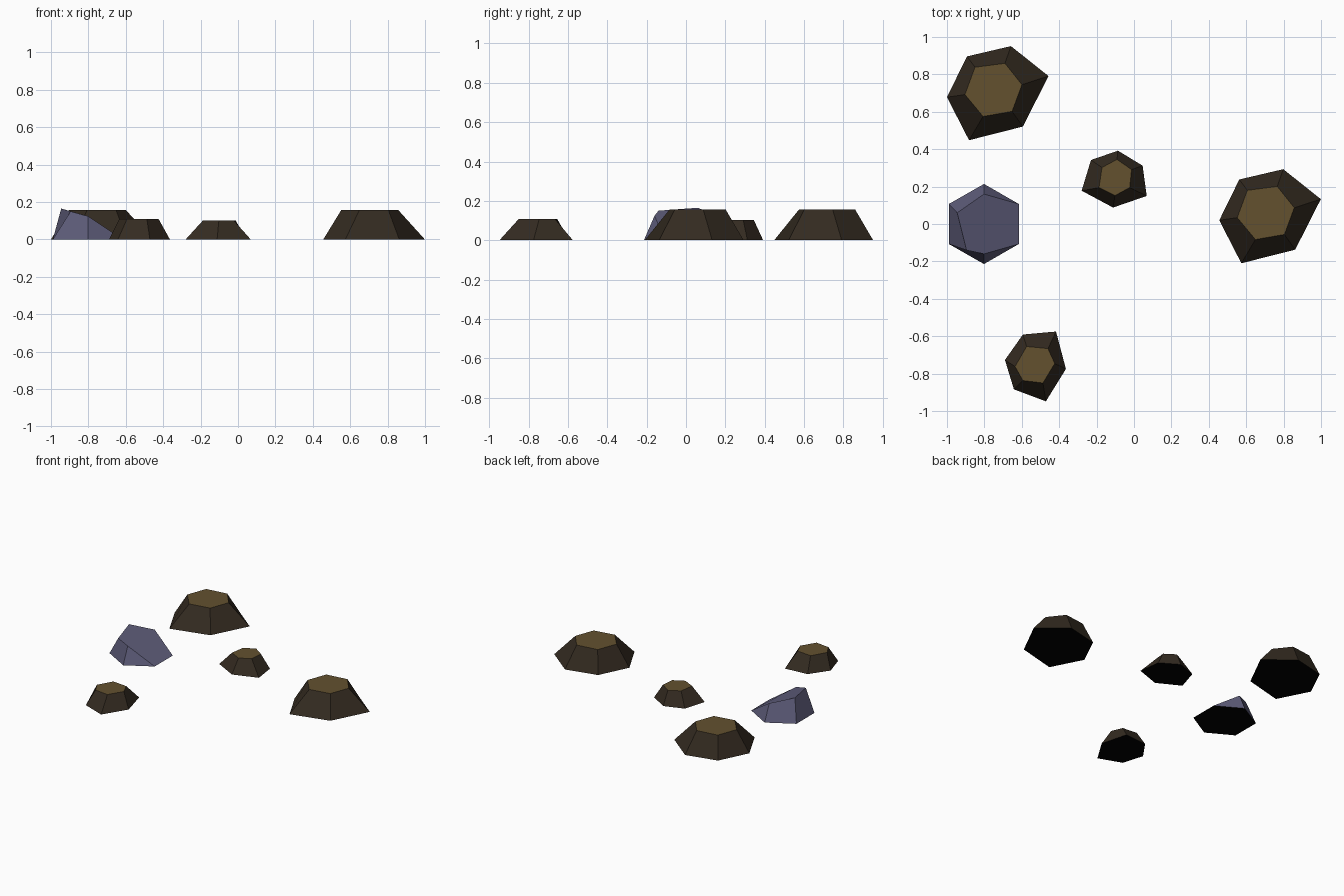
import bpy, bmesh
from mathutils import Vector

if "Cube" in bpy.data.objects:
    bpy.data.objects.remove(bpy.data.objects["Cube"])


def material(name, rgb):
    m = bpy.data.materials.new(name)
    m.diffuse_color = (*rgb, 1)
    m.use_nodes = True
    m.node_tree.nodes["Principled BSDF"].inputs["Base Color"].default_value = m.diffuse_color
    return m


bark = material("dark bark", (0.034, 0.024, 0.015))
cut_wood = material("cut wood", (0.125, 0.083, 0.028))
stone = material("blue grey stone", (0.113, 0.110, 0.197))
underside = material("black underside", (0.0, 0.0, 0.0))


def finish(bm, name, mats):
    bmesh.ops.recalc_face_normals(bm, faces=bm.faces)
    me = bpy.data.meshes.new(name)
    for m in mats:
        me.materials.append(m)
    bm.to_mesh(me)
    bm.free()
    ob = bpy.data.objects.new(name, me)
    bpy.context.collection.objects.link(ob)
    return ob


def stump(name, base, top, height, offset=(0, 0)):
    """Six-sided tapering stump: irregular base ring lofted to a cut top."""
    bm = bmesh.new()
    o = Vector((*offset, 0))
    lo = [bm.verts.new(Vector((x, y, 0)) + o) for x, y in base]
    hi = [bm.verts.new(Vector((x, y, height)) + o) for x, y in top]
    n = len(lo)
    for i in range(n):
        j = (i + 1) % n
        bm.faces.new((lo[i], lo[j], hi[j], hi[i]))
    bm.faces.new(lo).material_index = 2
    bm.faces.new(hi).material_index = 1
    return finish(bm, name, (bark, cut_wood, underside))


# Two identical large stumps
big_base = [(-1.0, .678), (-.893, .896), (-.658, .951), (-.457, .791), (-.594, .521), (-.882, .448)]
big_top = [(-.904, .692), (-.85, .838), (-.69, .859), (-.599, .745), (-.652, .602), (-.807, .575)]
stump("large_stump_back", big_base, big_top, .157)
stump("large_stump_right", big_base, big_top, .157, (1.456, -.658))

# Two small stumps
stump("small_stump_middle",
      [(-.28, .178), (-.23, .342), (-.086, .392), (.046, .312), (.068, .15), (-.112, .088)],
      [(-.187, .195), (-.171, .302), (-.091, .345), (-.013, .291), (-.023, .195), (-.102, .152)], .102)
stump("small_stump_front",
      [(-.69, -.727), (-.594, -.591), (-.417, -.575), (-.364, -.775), (-.471, -.948), (-.642, -.884)],
      [(-.636, -.762), (-.574, -.655), (-.46, -.666), (-.424, -.746), (-.487, -.85), (-.594, -.837)], .108)

# Rock: hexagonal base, one broad top face sloping to the ground on the right
bm = bmesh.new()
b0, b1, b2, b3, b4, b5 = base = [bm.verts.new((x, y, 0)) for x, y in
    [(-.99, -.107), (-.802, -.214), (-.616, -.107), (-.616, .107), (-.802, .214), (-.99, .107)]]
left_f, front, back, peak = [bm.verts.new(p) for p in
    [(-.895, -.14, .15), (-.802, -.16, .124), (-.802, .16, .124), (-.945, .06, .165)]]
for f in [(left_f, front, b2, b3, back, peak), (b1, b2, front), (b0, b1, front, left_f),
          (b3, b4, back), (b4, b5, peak, back), (b5, b0, left_f, peak)]:
    bm.faces.new(f)
bm.faces.new(base).material_index = 1
finish(bm, "rock", (stone, underside))
